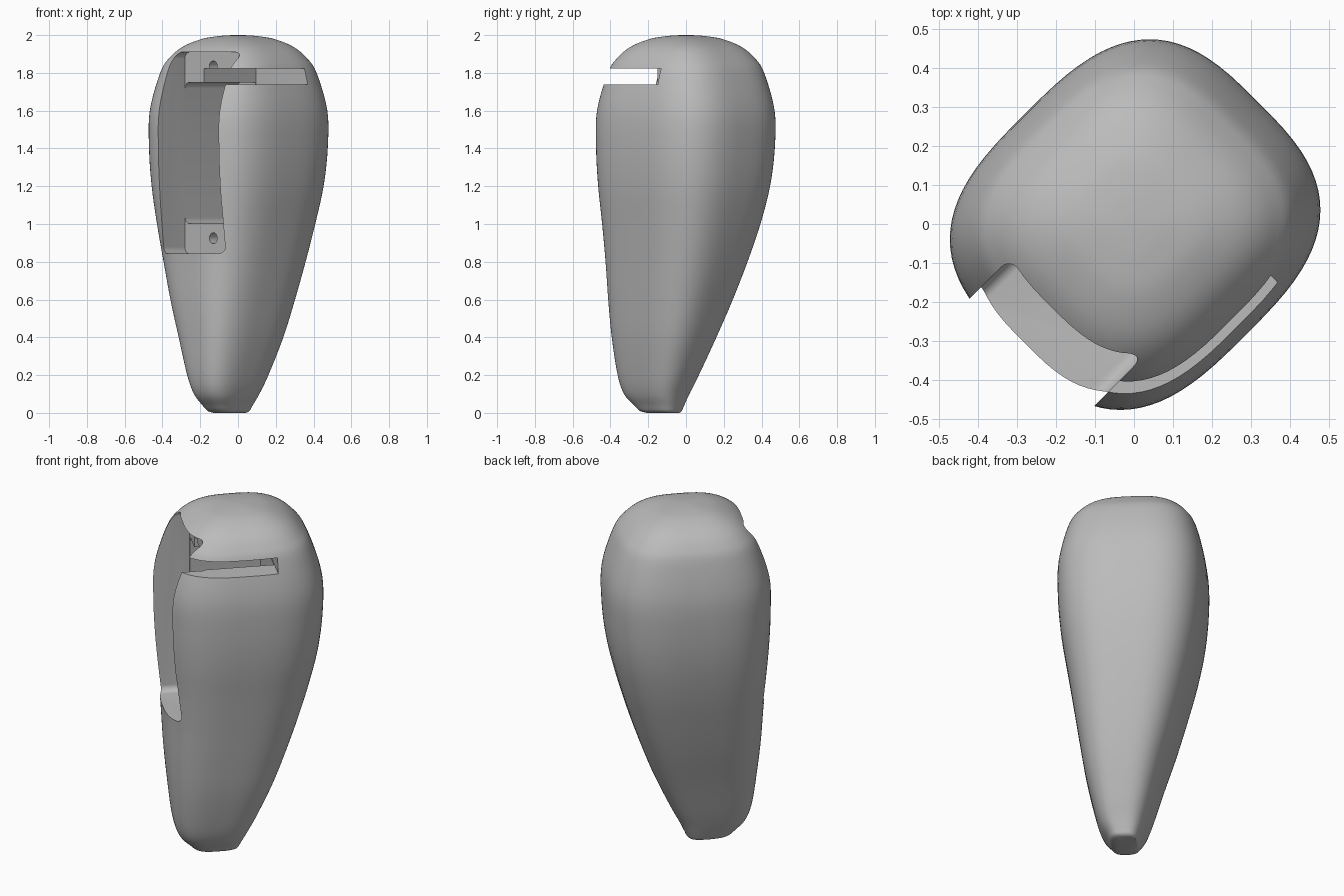
import bpy, bmesh
from math import pi, cos, sin, radians, sqrt, copysign
from mathutils import Matrix, Vector

if "Cube" in bpy.data.objects:
    bpy.data.objects.remove(bpy.data.objects["Cube"])

# Single light grey plastic
grey = bpy.data.materials.new("light grey")
grey.use_nodes = True
colour = (0.5, 0.5, 0.5, 1)
grey.diffuse_color = colour
grey.node_tree.nodes["Principled BSDF"].inputs["Base Color"].default_value = colour

TURN = Matrix.Rotation(radians(-45), 4, 'Z')
SIDES, STEPS = 80, 5


def make_object(name, bm):
    """Turn a bmesh built square to the axes by 45 degrees and link it."""
    bmesh.ops.transform(bm, matrix=TURN, verts=bm.verts)
    bmesh.ops.recalc_face_normals(bm, faces=bm.faces)
    mesh = bpy.data.meshes.new(name)
    bm.to_mesh(mesh)
    bm.free()
    mesh.materials.append(grey)
    obj = bpy.data.objects.new(name, mesh)
    bpy.context.collection.objects.link(obj)
    return obj


def box(name, low, high, round_radius=0):
    """Box between two corners, optionally rounding the edges that run along depth."""
    low, high = Vector(low), Vector(high)
    bm = bmesh.new()
    bmesh.ops.create_cube(bm, size=1)
    for v in bm.verts:
        v.co = (low + high) / 2 + v.co * (high - low)
    if round_radius:
        along = [e for e in bm.edges
                 if abs(e.verts[0].co.y - e.verts[1].co.y) > 0.1]
        bmesh.ops.bevel(bm, geom=along, offset=round_radius, segments=6,
                        profile=0.5, affect='EDGES')
    return make_object(name, bm)


def screw_hole(name, across, height):
    bm = bmesh.new()
    place = Matrix.Translation((across, -0.3, height)) @ Matrix.Rotation(pi / 2, 4, 'X')
    bmesh.ops.create_cone(bm, cap_ends=True, segments=24, radius1=0.029,
                          radius2=0.029, depth=0.36, matrix=place)
    return make_object(name, bm)


def spline(p, q, r, s, t):
    """Catmull-Rom blend between q and r."""
    return [0.5 * (2 * b + (c - a) * t + (2 * a - 5 * b + 4 * c - d) * t * t
                   + (3 * b - a - 3 * c + d) * t ** 3)
            for a, b, c, d in zip(p, q, r, s)]


def section(bm, z, cx, cy, half):
    """Rounded-square ring, narrower across than deep, slimmer toward the foot."""
    ratio = 0.64 + 0.26 * sin(min(z / 1.5, 1) * pi / 2) + 0.4 * max(z - 1.5, 0) ** 2
    deep = half * sqrt(2) / (1 + ratio ** 1.5) ** (2 / 3)
    wide = deep * ratio
    middle = ((cx - cy) / sqrt(2), (cx + cy) / sqrt(2))
    ring = []
    for i in range(SIDES):
        a = 2 * pi * (i + 0.5) / SIDES
        c, s = [copysign(abs(f) ** (2 / 3), f) for f in (cos(a), sin(a))]
        ring.append(bm.verts.new((middle[0] + wide * c, middle[1] + deep * s, z)))
    return ring


# Body profile: height, centre x, centre y, half extent
profile = [
    (0, -.045, -.12, .085), (.01, -.05, -.133, .11), (.04, -.055, -.142, .133),
    (.1, -.06, -.155, .173), (.2, -.054, -.147, .215), (.4, -.037, -.116, .277),
    (.6, -.028, -.082, .33), (.8, -.018, -.05, .376), (1, -.01, -.025, .419),
    (1.2, -.002, -.01, .455), (1.4, .002, -.003, .473), (1.6, .003, -.001, .47),
    (1.8, .002, 0, .414), (1.88, 0, 0, .363), (1.94, 0, 0, .29),
    (1.98, 0, 0, .19), (1.995, 0, 0, .1), (2, 0, 0, .03),
]
bm = bmesh.new()
rows = []
last = len(profile) - 1
for i in range(last):
    four = [profile[max(0, min(last, i + k))] for k in (-1, 0, 1, 2)]
    rows += [spline(*four, step / STEPS) for step in range(STEPS)]
rows.append(profile[last])
rings = [section(bm, *row) for row in rows]
for lower, upper in zip(rings, rings[1:]):
    for i in range(SIDES):
        j = (i + 1) % SIDES
        bm.faces.new((lower[i], lower[j], upper[j], upper[i]))
bm.faces.new(rings[0][::-1])
bm.faces.new(rings[-1])
body = make_object("body_shell", bm)

# Cutters: side slit, deep compartment, shallow recess and two screw holes
LEFT, RIGHT, FLOOR, BACK = -0.163, 0.258, -0.235, 0.155
INSET = 0.003
cutters = [
    box("slit_cutter", (-0.02, -0.6, 1.738), (0.6, BACK, 1.822)),
    box("compartment_cutter", (LEFT + INSET, FLOOR - 0.05, 1.003),
        (RIGHT - INSET, BACK - INSET, 1.75), 0.03),
    box("recess_cutter", (LEFT, -0.65, 0.843), (RIGHT, FLOOR, 1.91), 0.035),
    screw_hole("lower_hole_cutter", 0.05, 0.925),
    screw_hole("upper_hole_cutter", 0.05, 1.835),
]
bpy.ops.object.select_all(action='DESELECT')
body.select_set(True)
bpy.context.view_layer.objects.active = body
for cutter in cutters:
    cutter.hide_render = True
    cut = body.modifiers.new(cutter.name, 'BOOLEAN')
    cut.operation, cut.solver, cut.object = 'DIFFERENCE', 'EXACT', cutter
    cut.use_hole_tolerant = True
    bpy.ops.object.modifier_apply(modifier=cut.name)
for cutter in cutters:
    bpy.data.objects.remove(cutter)

bpy.ops.object.shade_smooth_by_angle(angle=radians(32))
